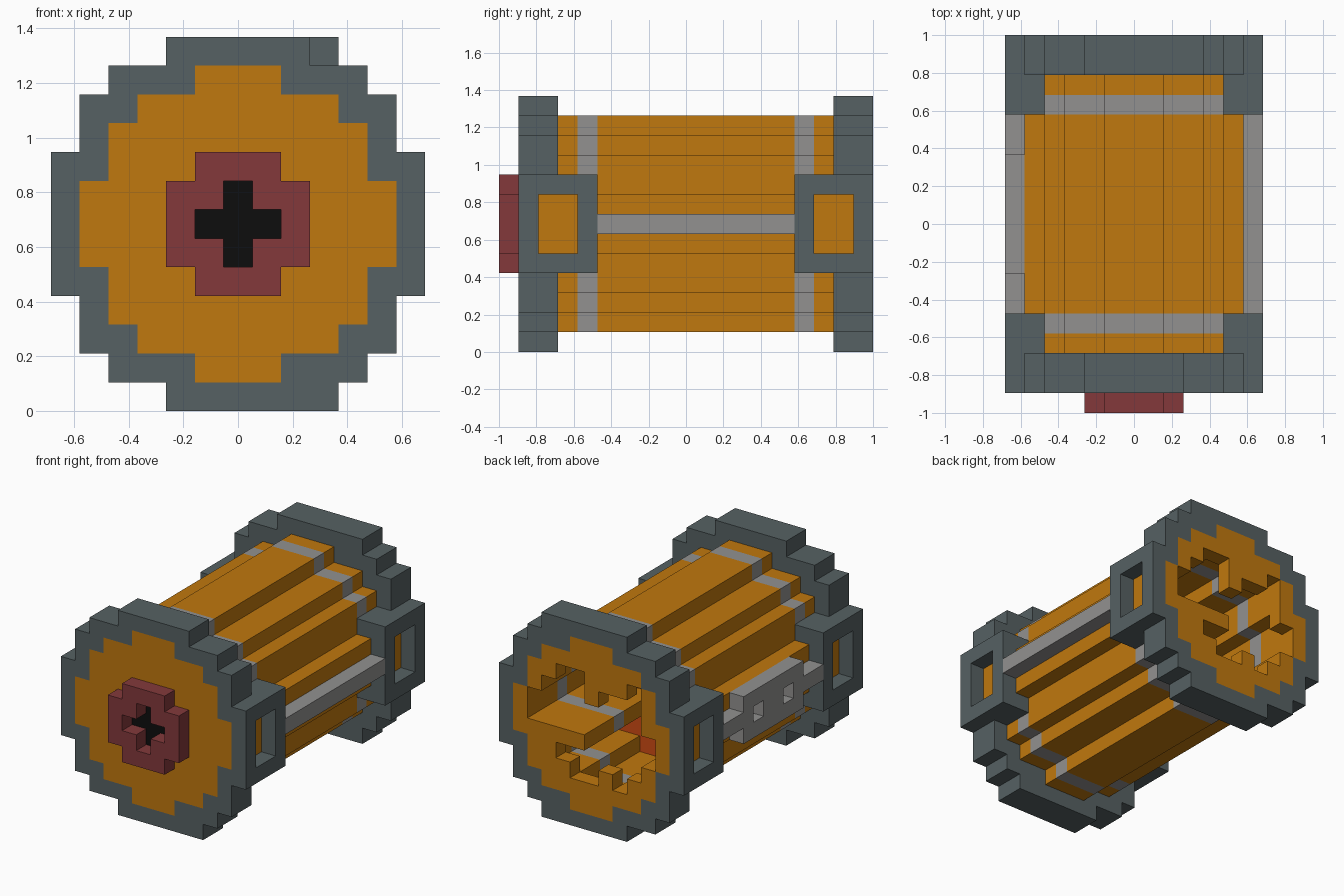
import bpy, bmesh, math
from mathutils import Vector

if "Cube" in bpy.data.objects:
    bpy.data.objects.remove(bpy.data.objects["Cube"], do_unlink=True)

U = 2 / 19                      # edge of one block


def lin(c):
    return tuple(((v / 255 + 0.055) / 1.055) ** 2.4 if v > 10 else v / 255 / 12.92 for v in c) + (1,)


def material(name, rgb):
    m = bpy.data.materials.new(name)
    m.use_nodes = True
    m.diffuse_color = lin(rgb)
    bsdf = next(n for n in m.node_tree.nodes if n.type == 'BSDF_PRINCIPLED')
    bsdf.inputs["Base Color"].default_value = lin(rgb)
    bsdf.inputs["Roughness"].default_value = 0.8
    return m


slate = material("slate grey", (86, 97, 99))
orange = material("orange", (192, 120, 14))
steel = material("light grey", (146, 145, 144))
maroon = material("maroon", (131, 57, 59))
black = material("black", (13, 13, 13))
ember = material("ember red", (206, 76, 20))

grid = {}                       # (x, y, z) block -> part name


def fill(part, xs, ys, zs):
    for x in xs:
        for y in ys:
            for z in zs:
                grid[x, y, z] = part


def clear(xs, ys, zs):
    for x in xs:
        for y in ys:
            for z in zs:
                grid.pop((x, y, z), None)


def span(n):
    """Blocks -n..n"""
    return range(-n, n + 1)


# Half widths of each block row, from bottom to top
OUTER = [2, 4, 5, 5, 6, 6, 6, 6, 6, 5, 5, 4, 2]
BODY = {1: 1, 2: 3, 3: 4, 4: 4, 5: 5, 6: 5, 7: 5, 8: 4, 9: 4, 10: 3, 11: 1}
CAVITY = {2: 1, 3: 3, 4: 3, 5: 4, 6: 4, 7: 4, 8: 3, 9: 3, 10: 1}

# End rings with their side brackets
for part, ring, block, hole in (("front_ring", (1, 2), range(1, 5), (2, 3)),
                                ("back_ring", (17, 18), range(15, 19), (16, 17))):
    for z, w in enumerate(OUTER):
        fill(part, span(w), ring, [z])
    fill(part, [3], ring, [0])
    for s in (-1, 1):
        fill(part, [5 * s, 6 * s], block, range(4, 9))
        clear([6 * s], hole, range(5, 8))
fill("back_ring", [3], (17, 18), [12])

# Stepped barrel with two grey bands
for z, w in BODY.items():
    fill("barrel", span(w), range(1, 19), [z])
    fill("front_band", span(w), [4], [z])
    fill("back_band", span(w), [15], [z])

# Hollow behind the back wall, closed by a glowing core
for z, w in CAVITY.items():
    clear(span(w), range(12, 18), [z])
    fill("core", span(w), [11], [z])

# Inner shelf
fill("barrel", range(1, 5), range(12, 18), [5])
fill("back_band", range(1, 5), [15], [5])

# Jagged opening in the back wall, columns from x = 4 down to -4
OPENING = {9: "..##...#.", 8: ".###.###.", 7: "########.", 6: "#########",
           5: "....#####", 4: "..######.", 3: "...##.#.."}
for z, row in OPENING.items():
    for i, c in enumerate(row):
        if c == "#":
            clear([4 - i], [18], [z])

# Front boss with a cross-shaped recess
fill("boss", span(1), [0], range(4, 9))
fill("boss", span(2), [0], range(5, 8))
for xs, zs in (([0], range(5, 8)), (span(1), [6])):
    clear(xs, [0], zs)
    fill("cross_recess", xs, [1], zs)

# Side rails, one with a pierced grip plate
fill("left_rail", [6], range(5, 15), [6])
fill("right_rail", [-6], range(5, 15), [6])
fill("right_rail", [-6], range(7, 13), range(5, 8))
clear([-6], [8, 11], [6])

COLOURS = {"front_ring": slate, "back_ring": slate, "barrel": orange, "front_band": steel,
           "back_band": steel, "core": ember, "boss": maroon, "cross_recess": black,
           "left_rail": steel, "right_rail": steel}


def build(part, mat):
    """Skin the blocks of one part, leaving out buried faces."""
    bm = bmesh.new()
    for cell, owner in grid.items():
        if owner != part:
            continue
        centre = Vector((cell[0], cell[1] - 9, cell[2] + 0.5))
        for axis in range(3):
            for s in (-1, 1):
                near = list(cell)
                near[axis] += s
                if tuple(near) in grid:
                    continue
                n, a, b = Vector(), Vector(), Vector()
                n[axis], a[(axis + 1) % 3], b[(axis + 2) % 3] = s * 0.5, s * 0.5, 0.5
                bm.faces.new([bm.verts.new((centre + n + p) * U)
                              for p in (-a - b, a - b, a + b, b - a)])
    bmesh.ops.remove_doubles(bm, verts=bm.verts[:], dist=U * 0.01)
    # Merge flat areas into clean panels
    bmesh.ops.dissolve_limit(bm, angle_limit=math.radians(1), verts=bm.verts[:], edges=bm.edges[:])
    mesh = bpy.data.meshes.new(part)
    bm.to_mesh(mesh)
    bm.free()
    mesh.materials.append(mat)
    bpy.context.scene.collection.objects.link(bpy.data.objects.new(part, mesh))


for part, mat in COLOURS.items():
    build(part, mat)
